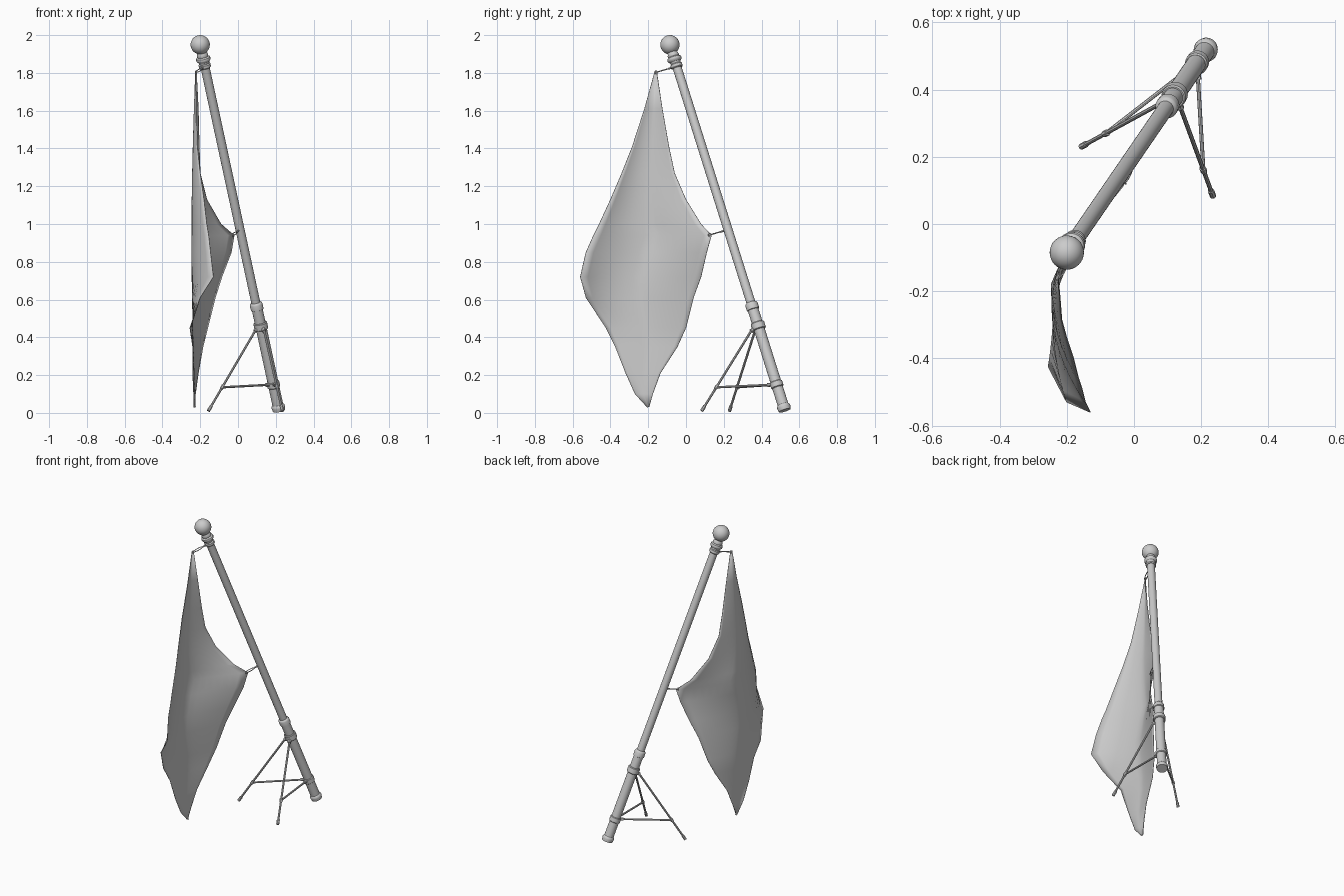
import bpy, bmesh, math
from mathutils import Vector

cube = bpy.data.objects.get("Cube")
if cube:
    bpy.data.objects.remove(cube)

grey = bpy.data.materials.new("plain grey")
grey.use_nodes = True
colour = (0.6, 0.6, 0.6, 1)
grey.diffuse_color = colour
grey.node_tree.nodes["Principled BSDF"].inputs["Base Color"].default_value = colour

BASE = Vector((0.217, 0.523, 0.013))
BALL = Vector((-0.2, -0.085, 1.949))
AXIS = (BALL - BASE).normalized()
TURN = AXIS.to_track_quat("Z", "Y")


def on_pole(z):
    """Point on the pole's centre line at height z."""
    return BASE + AXIS * ((z - BASE.z) / AXIS.z)


def add_object(name, bm, angle=35):
    mesh = bpy.data.meshes.new(name)
    bmesh.ops.recalc_face_normals(bm, faces=bm.faces)
    bm.to_mesh(mesh)
    bm.free()
    obj = bpy.data.objects.new(name, mesh)
    bpy.context.collection.objects.link(obj)
    mesh.materials.append(grey)
    bpy.ops.object.select_all(action="DESELECT")
    obj.select_set(True)
    bpy.context.view_layer.objects.active = obj
    bpy.ops.object.shade_smooth_by_angle(angle=math.radians(angle))
    return obj


def lathe(name, profile, start, direction, sides=24):
    """Closed turned part; profile is (distance along, radius)."""
    bm = bmesh.new()
    turn = direction.to_track_quat("Z", "Y")
    rings = []
    for dist, radius in profile:
        angles = [math.tau * i / sides for i in range(sides)]
        rings.append([bm.verts.new(start + turn @ Vector(
            (radius * math.cos(a), radius * math.sin(a), dist))) for a in angles])
    for low, high in zip(rings, rings[1:]):
        for i in range(sides):
            j = (i + 1) % sides
            bm.faces.new((low[i], low[j], high[j], high[i]))
    bm.faces.new(rings[0])
    bm.faces.new(rings[-1])
    return add_object(name, bm)


def rod(name, a, b, radius, sides=8):
    a, b = Vector(a), Vector(b)
    return lathe(name, [(0, radius), ((b - a).length, radius)], a, (b - a).normalized(), sides)


def loop(name, a, b, width, wire):
    """Long closed wire link between two points."""
    a, b = Vector(a), Vector(b)
    mid, half = (a + b) / 2, (b - a) / 2
    side = half.cross(Vector((0.3, 0.2, 1))).normalized() * width
    curve = bpy.data.curves.new(name, "CURVE")
    curve.dimensions = "3D"
    curve.bevel_depth = wire
    curve.bevel_resolution = 1
    spline = curve.splines.new("POLY")
    count = 16
    spline.points.add(count - 1)
    for i, point in enumerate(spline.points):
        t = math.tau * i / count
        point.co = (*(mid + half * math.cos(t) + side * math.sin(t)), 1)
    spline.use_cyclic_u = True
    obj = bpy.data.objects.new(name, curve)
    bpy.context.collection.objects.link(obj)
    curve.materials.append(grey)


# Pole: thick lower tube with foot and collar, thin upper tube
lathe("lower_pole", [(0, .033), (.018, .036), (.026, .035), (.034, .029), (.57, .029),
                     (.572, .034), (.6, .034), (.607, .031), (.612, .024)], BASE, AXIS)
lathe("upper_pole", [(.6, .024), (1.95, .024)], BASE, AXIS)

# Sliding collars that carry the legs and the struts
for name, z, radius, height in (("leg_collar", .46, .037, .04), ("strut_collar", .15, .034, .035)):
    h = height / 2
    lathe(name, [(-h, radius - .004), (.004 - h, radius), (h - .004, radius), (h, radius - .004)],
          on_pole(z), AXIS)

# Finial: stacked rings and ball
lathe("finial_rings", [(1.94, .027), (1.945, .032), (1.96, .032), (1.965, .027), (1.975, .029),
                       (1.982, .037), (1.99, .039), (1.998, .037), (2.004, .029),
                       (2.012, .031), (2.02, .028), (2.035, .024)], BASE, AXIS)
bm = bmesh.new()
bmesh.ops.create_uvsphere(bm, u_segments=32, v_segments=16, radius=0.051)
bmesh.ops.rotate(bm, verts=bm.verts, matrix=TURN.to_matrix())
bmesh.ops.translate(bm, verts=bm.verts, vec=BALL)
add_object("finial_ball", bm)

# Two legs with rubber feet, each braced by a strut to the lower collar
for side, top, foot in (("right", (.1, .37, .45), (-.157, .23, .01)),
                        ("left", (.135, .355, .45), (.235, .083, .01))):
    top, foot = Vector(top), Vector(foot)
    joint = top.lerp(foot, .715)
    rod(side + "_leg", top, foot, .0065)
    rod(side + "_foot", foot.lerp(top, .06), foot, .0095)
    rod(side + "_strut", joint, on_pole(.15), .006)
    rod(side + "_leg_hinge", top.lerp(on_pole(.46), .6), top.lerp(foot, .04), .011)
    rod(side + "_joint", joint.lerp(top, .03), joint.lerp(foot, .06), .01)
    anchor = on_pole(.15)
    rod(side + "_strut_hinge", anchor, anchor + (joint - anchor).normalized() * .05, .01)

# Flag outline: height, front edge y, rear edge y, front edge x, rear edge x
OUTLINE = [
    (1.81, -.165, -.155, -.225, -.22), (1.61, -.22, -.125, -.22, -.21),
    (1.41, -.285, -.09, -.215, -.205), (1.27, -.34, -.06, -.2, -.2),
    (1.13, -.4, 0, -.18, -.165), (1, -.46, .08, -.165, -.09),
    (.94, -.49, .135, -.155, -.02), (.85, -.53, .11, -.145, -.035),
    (.72, -.56, .08, -.13, -.085), (.61, -.53, .04, -.2, -.12),
    (.45, -.425, 0, -.255, -.16), (.35, -.375, -.045, -.24, -.185),
    (.21, -.32, -.135, -.24, -.21), (.1, -.27, -.175, -.235, -.225),
    (.03, -.205, -.195, -.235, -.235)]
COLS = 16


def cloth_point(row, u):
    """Cloth hangs from a middle crease and curls towards both edges."""
    z, front_y, rear_y, front_x, rear_x = row
    crease = -.225 - .02 * math.sin(math.pi * min(1, max(0, (1.81 - z) / 1.78)))
    v = 2 * u - 1
    edge, power = (front_x, 2.2) if v < 0 else (rear_x, 1.25)
    x = crease + (edge - crease) * abs(v) ** power
    return Vector((x, front_y + (rear_y - front_y) * u, z))


bm = bmesh.new()
grid = []
for row in OUTLINE:
    grid.append([bm.verts.new(cloth_point(row, i / COLS)) for i in range(COLS + 1)])
for upper, lower in zip(grid, grid[1:]):
    for i in range(COLS):
        bm.faces.new((upper[i], upper[i + 1], lower[i + 1], lower[i]))
flag = add_object("flag", bm, 60)
thick = flag.modifiers.new("cloth_thickness", "SOLIDIFY")
thick.thickness = 0.003
thick.offset = 0

# Clips from the flag corners to eyelets on the pole
for name, corner, z in (("top", (-.222, -.158, 1.803), 1.835), ("rear", (-.028, .125, .942), .97)):
    corner, centre = Vector(corner), on_pole(z)
    surface = centre + (corner - centre).normalized() * .02
    middle = surface.lerp(corner, .3)
    rod(name + "_eyelet", surface, middle, .005)
    loop(name + "_clip", middle, corner, .008, .0025)
    loop(name + "_grommet", corner + Vector((0, 0, .008)), corner - Vector((0, 0, .008)), .007, .0025)
